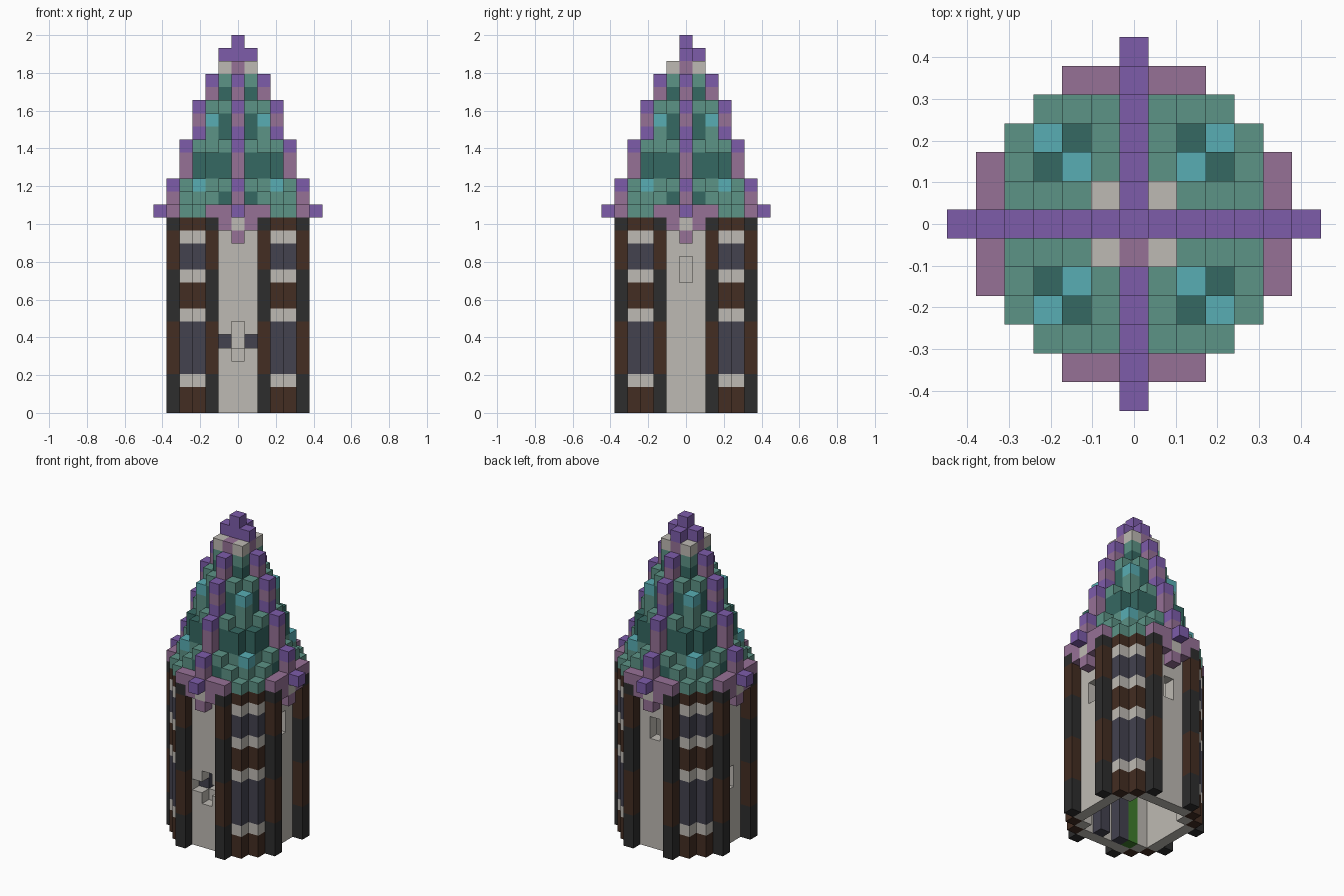
import bpy
import bmesh
from mathutils import Vector

if "Cube" in bpy.data.objects:
    bpy.data.objects.remove(bpy.data.objects["Cube"], do_unlink=True)

S = 2 / 29  # edge of one block


def linear(hexa):
    chans = [int(hexa[i:i + 2], 16) / 255 for i in (0, 2, 4)]
    return [c / 12.92 if c < 0.04045 else ((c + 0.055) / 1.055) ** 2.4 for c in chans] + [1]


PALETTE = {
    "purple": "7d5caa", "mauve": "967196", "sea_green": "5c9386", "deep_teal": "356862",
    "cyan": "58aeb4", "plaster": "bebab3", "navy": "43424f", "brown": "432d22",
    "charcoal": "2d2d2d", "leaf_green": "3f7d2c",
}
MATS = {}
for name, code in PALETTE.items():
    m = bpy.data.materials.new(name)
    m.use_nodes = True
    m.diffuse_color = linear(code)
    m.node_tree.nodes["Principled BSDF"].inputs["Base Color"].default_value = linear(code)
    MATS[name] = m

blocks = {}  # (x, y, layer) -> (part, colour)


def column(part, x, y, low, high, colour):
    """Stack blocks from low up to high; colour is a name or a rule of the layer."""
    for k in range(low, high):
        blocks[x, y, k] = (part, colour(k) if callable(colour) else colour)


def around(a, b):
    """All mirrored and swapped positions of a plan cell."""
    return {(sx * u, sy * v) for u, v in ((a, b), (b, a)) for sx in (1, -1) for sy in (1, -1)}


def pillar_colour(k):
    return "brown" if 3 <= k <= 6 or 11 <= k <= 13 else "charcoal"


def bay_colour(k):
    if k in (2, 7, 10, 13):
        return "plaster"
    return "navy" if 3 <= k <= 6 or k in (11, 12) else "brown"


def rib_colour(k):
    return "purple" if k in (17, 20, 21, 23, 25, 27, 28) else "mauve"


# Tower walls, corner bays and pillars
for a, b in ((0, 4), (1, 4), (2, 4), (3, 3)):
    for x, y in around(a, b):
        column("wall", x, y, 0, 15, "plaster")
for x, y in around(3, 4):
    column("corner_bay", x, y, 0, 15, bay_colour)
for x, y in around(2, 5):
    column("pillar", x, y, 0, 15, pillar_colour)

# Window openings: a cross in front, slots on the other sides
openings = [(0, -4, 4), (0, -4, 5), (0, -4, 6), (-1, -4, 5), (1, -4, 5)]
for x, y, k in ((4, 0, 10), (0, 4, 10), (-4, 0, 5)):
    openings += [(x, y, k), (x, y, k + 1)]
for cell in openings:
    del blocks[cell]

# Inner fittings
for x in (-1, 1):
    column("inner_panel", x, -3, 0, 7, "navy")
column("inner_sill", 0, -3, 4, 5, "plaster")
column("inner_post", -2, -3, 0, 15, "leaf_green")

# Roof slopes: plan cell, top layer, and colour rule of the layer
def banded(top, colour, below):
    return lambda k: colour if k == top - 1 else below


SLOPES = [
    (1, 1, 27, lambda k: "plaster" if k == 26 else "sea_green" if k == 25 else "deep_teal"),
    (1, 2, 24, banded(24, "sea_green", "deep_teal")),
    (1, 3, 21, banded(21, "sea_green", "deep_teal")),
    (1, 4, 18, banded(18, "sea_green", "deep_teal")),
    (2, 2, 23, banded(23, "cyan", "sea_green")),
    (2, 3, 20, lambda k: "deep_teal" if k > 17 else "sea_green"),
    (2, 4, 17, "sea_green"),
    (3, 3, 18, banded(18, "cyan", "sea_green")),
    (3, 4, 16, "sea_green"),
    (1, 5, 16, "mauve"),
    (2, 5, 16, "mauve"),
]
for a, b, top, colour in SLOPES:
    for x, y in around(a, b):
        part = "roof_eave" if b == 5 else "roof_slope"
        column(part, x, y, 15, top, colour)

# Roof ribs, spire and rib tips
for dist, top in enumerate((29, 28, 26, 24, 21, 18)):
    for x, y in around(0, dist):
        column("roof_rib", x, y, 15, top, rib_colour)
del blocks[0, -1, 27]
for x, y in around(0, 6):
    column("rib_tip", x, y, 15, 16, "purple")

# Hanging trim under the eaves
for x, y in around(1, 5):
    column("eave_trim", x, y, 14, 15, "mauve")
for x, y in around(0, 5):
    column("eave_trim", x, y, 13, 14, "mauve")
    column("eave_trim", x, y, 14, 15, "plaster")

# Turn each part into a mesh of its exposed block faces
AXES = [Vector(v) for v in ((1, 0, 0), (0, 1, 0), (0, 0, 1))]


def build(part):
    bm = bmesh.new()
    verts = {}
    used = []

    def vert(p):
        key = tuple(round(c * 2) for c in p)
        if key not in verts:
            verts[key] = bm.verts.new(p * S)
        return verts[key]

    for cell, (owner, colour) in blocks.items():
        if owner != part:
            continue
        if colour not in used:
            used.append(colour)
        centre = Vector(cell) + Vector((0, 0, 0.5))
        for i in range(3):
            for side in (1, -1):
                n = AXES[i] * side
                if tuple(int(c) for c in Vector(cell) + n) in blocks:
                    continue
                u, v = AXES[(i + 1) % 3] / 2, AXES[(i + 2) % 3] / 2 * side
                mid = centre + n / 2
                face = bm.faces.new([vert(mid + d) for d in (-u - v, u - v, u + v, v - u)])
                face.material_index = used.index(colour)
    mesh = bpy.data.meshes.new(part)
    bm.to_mesh(mesh)
    bm.free()
    for colour in used:
        mesh.materials.append(MATS[colour])
    bpy.context.collection.objects.link(bpy.data.objects.new(part, mesh))


for part in sorted({owner for owner, _ in blocks.values()}):
    build(part)
